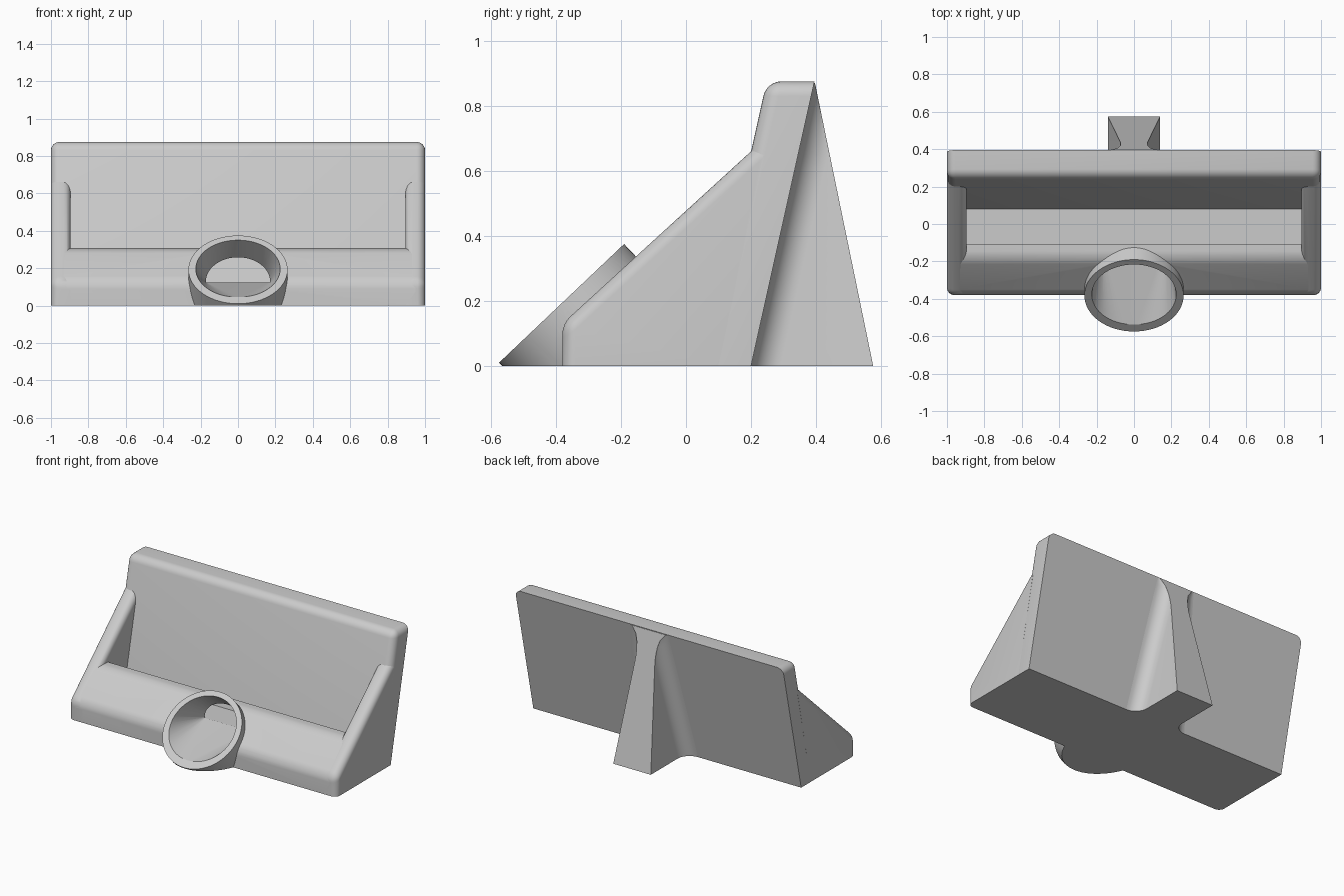
import bpy, bmesh, math
from mathutils import Vector

if "Cube" in bpy.data.objects:
    bpy.data.objects.remove(bpy.data.objects["Cube"])

grey = bpy.data.materials.new("plain grey")
grey.use_nodes = True
grey.diffuse_color = (0.6, 0.6, 0.6, 1)
grey.node_tree.nodes["Principled BSDF"].inputs["Base Color"].default_value = (0.6, 0.6, 0.6, 1)


def finish(name, bm):
    bmesh.ops.recalc_face_normals(bm, faces=bm.faces)
    mesh = bpy.data.meshes.new(name)
    bm.to_mesh(mesh)
    bm.free()
    mesh.materials.append(grey)
    obj = bpy.data.objects.new(name, mesh)
    bpy.context.collection.objects.link(obj)
    return obj


def activate(obj):
    bpy.ops.object.select_all(action='DESELECT')
    obj.select_set(True)
    bpy.context.view_layer.objects.active = obj


def smooth(obj):
    activate(obj)
    bpy.ops.object.shade_smooth_by_angle(angle=math.radians(30))


def boolean(obj, other, operation):
    mod = obj.modifiers.new(operation, 'BOOLEAN')
    mod.operation, mod.solver, mod.object = operation, 'EXACT', other
    activate(obj)
    bpy.ops.object.modifier_apply(modifier=mod.name)
    bpy.data.objects.remove(other)


def prism(name, profile, x0, x1, ridges, rounded, radius):
    """Extrude a (y, z) profile along x. Round the long edges at the profile
    indices in ridges, and the rim edges (index, side) in rounded."""
    bm = bmesh.new()
    rims = [[bm.verts.new((x, y, z)) for y, z in profile] for x in (x0, x1)]
    n = len(profile)
    for rim in rims:
        bm.faces.new(rim)
    for i in range(n):
        j = (i + 1) % n
        bm.faces.new((rims[0][i], rims[0][j], rims[1][j], rims[1][i]))
    edges = [bm.edges.get((rims[0][i], rims[1][i])) for i in ridges]
    edges += [bm.edges.get((rims[s][i], rims[s][(i + 1) % n])) for i, s in rounded]
    bmesh.ops.recalc_face_normals(bm, faces=bm.faces)
    bmesh.ops.bevel(bm, geom=edges, offset=radius, offset_type='OFFSET',
                    segments=6, profile=0.5, affect='EDGES', clamp_overlap=True)
    return finish(name, bm)


# Leaning back panel with a rounded top and front border
panel = prism("back_panel", [(0.053, 0), (0.248, 0.875), (0.395, 0.875), (0.2, 0)],
              -1, 1, [1], [(0, 0), (0, 1), (1, 0), (1, 1)], 0.045)
smooth(panel)

# Side arms, rounded along the slope
arm = [(-0.38, 0), (-0.38, 0.13), (0.2, 0.66), (0.25, 0.705), (0.1, 0)]
for name, x0, x1, outer in (("left_arm", 0.895, 1, 1), ("right_arm", -1, -0.895, 0)):
    smooth(prism(name, arm, x0, x1, [1],
                 [(0, outer), (1, outer), (2, outer), (1, 1 - outer), (2, 1 - outer)], 0.04))

# Front lip and slot floor between the arms
lip = prism("front_lip", [(-0.38, 0), (-0.38, 0.13), (-0.185, 0.307), (-0.11, 0.307),
                          (-0.11, 0.12), (0.12, 0.12), (0.12, 0)],
            -0.95, 0.95, [1, 2], [], 0.04)

# Tilted round mouth on the lip
centre = Vector((0, -0.3825, 0.1925))
along = Vector((0, 0.725, 0.688)).normalized()
normal = Vector((0, -along.z, along.y))


def circle(radius, offset, count=64):
    turns = [2 * math.pi * i / count for i in range(count)]
    return [centre + normal * offset + radius * (Vector((math.cos(a), 0, 0)) + along * math.sin(a))
            for a in turns]


def hull(name, points):
    bm = bmesh.new()
    for p in points:
        bm.verts.new(p)
    bmesh.ops.convex_hull(bm, input=bm.verts)
    bmesh.ops.dissolve_limit(bm, angle_limit=0.001, verts=bm.verts, edges=bm.edges)
    return bm


bm = hull("mouth", circle(0.265, 0) + circle(0.265, -0.22))
for point, direction in (((0, 0, 0), (0, 0, -1)), ((0, -0.115, 0), (0, 1, 0))):
    cut = bmesh.ops.bisect_plane(bm, geom=bm.verts[:] + bm.edges[:] + bm.faces[:],
                                 plane_co=point, plane_no=direction, clear_outer=True)
    bmesh.ops.holes_fill(bm, edges=[e for e in bm.edges if e.is_boundary], sides=0)
boolean(lip, finish("mouth", bm), 'UNION')

# Tunnel from the mouth into the slot
arch = [Vector((0.17 * math.cos(math.pi * i / 24), -0.1, 0.125 + 0.125 * math.sin(math.pi * i / 24)))
        for i in range(25)]
tunnel = finish("tunnel_cutter", hull("tunnel", circle(0.228, 0.01) + arch))
tunnel.hide_render = True
boolean(lip, tunnel, 'DIFFERENCE')
smooth(lip)

# Rear support rib that tapers upward and flares into the panel
bm = bmesh.new()
levels, steps, flare = 20, 10, 0.09
rows = []
for k in range(levels + 1):
    t = k / levels * 0.995
    z = 0.875 * t
    inner, outer = 0.2 + 0.195 * t, 0.575 - 0.18 * t
    half = 0.14 - 0.1 * z
    depth = outer - inner
    side = [(half + flare, inner - 0.03)]
    for i in range(steps + 1):
        d = min(flare, depth) * (i / steps) ** 1.7
        side.append((half + flare - math.sqrt(max(0, flare ** 2 - (flare - d) ** 2)), inner + d))
    side.append((side[-1][0], outer + 0.0005))
    loop = side + [(-x, y) for x, y in reversed(side)]
    rows.append([bm.verts.new((x, y, z)) for x, y in loop])
for low, high in zip(rows, rows[1:]):
    for i in range(len(low)):
        j = (i + 1) % len(low)
        bm.faces.new((low[i], low[j], high[j], high[i]))
bm.faces.new(rows[0])
bm.faces.new(rows[-1])
smooth(finish("rear_rib", bm))
